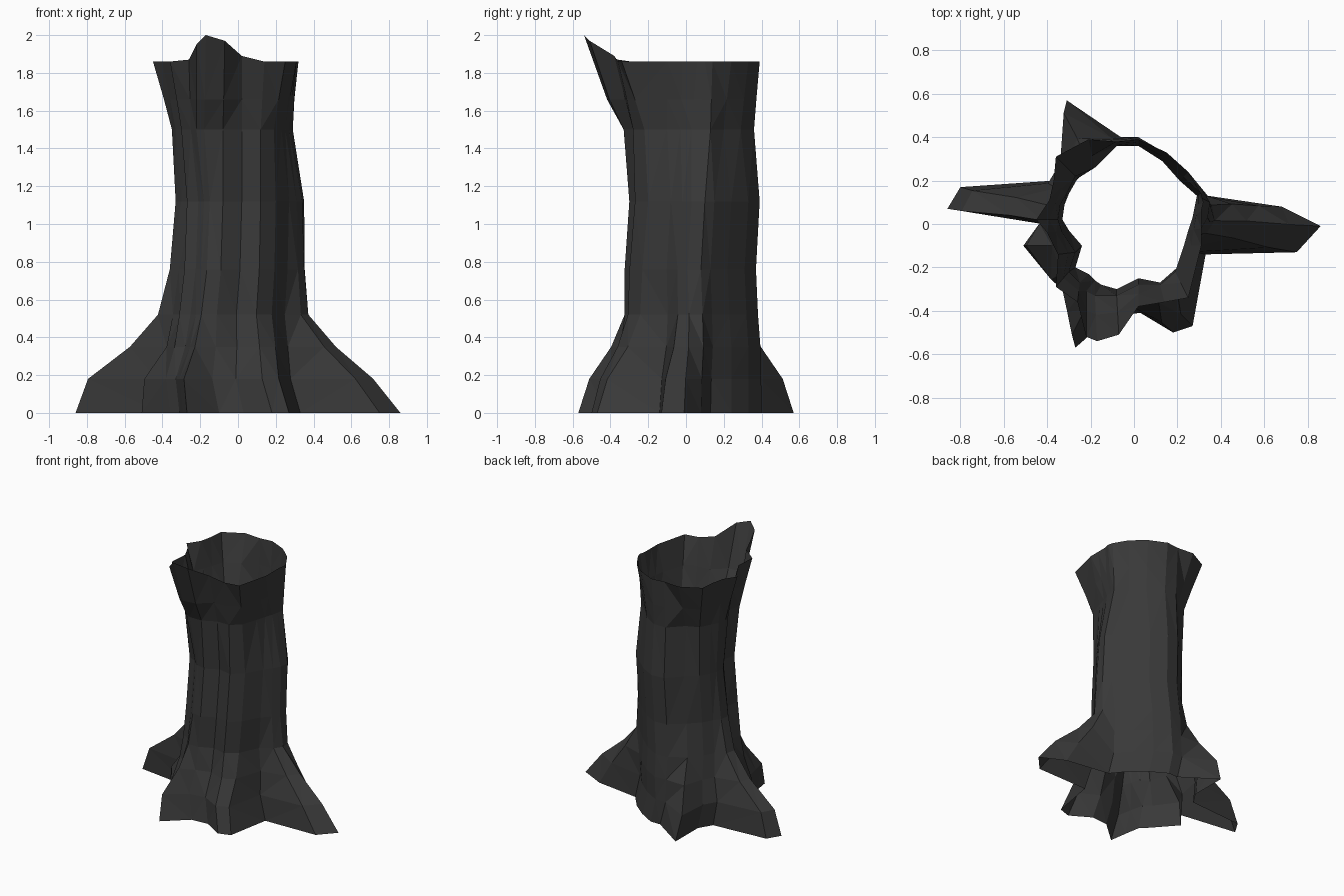
import bpy, bmesh
from mathutils import Vector

# Cross-sections of the hollow trunk, counter-clockwise, sharing the same columns
BASE = [(.86, -.01), (.68, .08), (.34, .13), (.25, .24), (.14, .33), (.02, .40), (-.06, .40),
        (-.31, .57), (-.31, .30), (-.37, .20), (-.80, .17), (-.86, .07), (-.42, .01),
        (-.51, -.10), (-.36, -.27), (-.31, -.32), (-.29, -.44), (-.27, -.57), (-.10, -.42),
        (.03, -.41), (.18, -.50), (.27, -.47), (.33, -.14), (.75, -.13)]
WAIST = [(.34, .03), (.35, .10), (.32, .15), (.23, .24), (.13, .33), (.02, .39), (-.08, .38),
         (-.18, .28), (-.26, .21), (-.30, .14), (-.32, .09), (-.33, .02), (-.30, -.03),
         (-.24, -.10), (-.27, -.20), (-.21, -.23), (-.18, -.26), (-.15, -.28), (-.08, -.30),
         (.02, -.25), (.12, -.27), (.20, -.20), (.27, -.08), (.31, -.02)]
NECK = [(.27, .03), (.28, .08), (.29, .13), (.21, .20), (.13, .29), (.02, .36), (-.08, .36),
        (-.18, .26), (-.27, .22), (-.31, .14), (-.34, .09), (-.35, .02), (-.33, -.04),
        (-.27, -.13), (-.30, -.22), (-.25, -.27), (-.22, -.31), (-.18, -.33), (-.08, -.33),
        (.02, -.28), (.12, -.28), (.19, -.22), (.23, -.10), (.25, -.03)]
TOP = [(.31, .06), (.32, .10), (.31, .14), (.25, .24), (.15, .33), (.02, .39), (-.08, .38),
       (-.21, .39), (-.36, .31), (-.37, .20), (-.39, .11), (-.45, .02), (-.40, -.04),
       (-.35, -.14), (-.36, -.29), (-.26, -.36), (-.22, -.52), (-.17, -.54), (-.07, -.51),
       (.02, -.38), (.14, -.36), (.25, -.34), (.31, -.10), (.31, -.02)]
LIP = {15: 1.87, 16: 1.95, 17: 2.0, 18: 1.97, 19: 1.89}   # raised broken-branch spout


def blend(a, b, t, shift=(0, 0)):
    return [Vector(p).lerp(Vector(q), t) + Vector(shift) for p, q in zip(a, b)]


# Ring heights: roots flare below the waist, crown opens above the neck
rings = [(0, blend(WAIST, BASE, 1)),
         (.18, blend(WAIST, BASE, .80, (-.04, 0))),
         (.35, blend(WAIST, BASE, .40, (-.03, 0))),
         (.52, blend(WAIST, BASE, .12, (-.03, -.01))),
         (.76, blend(WAIST, BASE, .04, (-.01, -.02))),
         (1.12, blend(WAIST, BASE, 0)),
         (1.5, blend(NECK, TOP, 0)),
         (1.66, blend(NECK, TOP, .42)),
         (1.86, blend(NECK, TOP, 1))]

# Loft the open shell
bm = bmesh.new()
loops = []
for i, (z, ring) in enumerate(rings):
    last = i == len(rings) - 1
    loops.append([bm.verts.new((p.x, p.y, LIP.get(k, z) if last else z))
                  for k, p in enumerate(ring)])
n = len(BASE)
for lo, hi in zip(loops, loops[1:]):
    for k in range(n):
        j = (k + 1) % n
        bm.faces.new((lo[k], lo[j], hi[j], hi[k]))
bmesh.ops.triangulate(bm, faces=bm.faces[:])

mesh = bpy.data.meshes.new("hollow_tree_trunk")
bm.to_mesh(mesh)
bm.free()
trunk = bpy.data.objects.new("hollow_tree_trunk", mesh)
bpy.context.collection.objects.link(trunk)

# Dark bark colour
bark = bpy.data.materials.new("dark_bark")
bark.diffuse_color = (.04, .04, .04, 1)
mesh.materials.append(bark)
